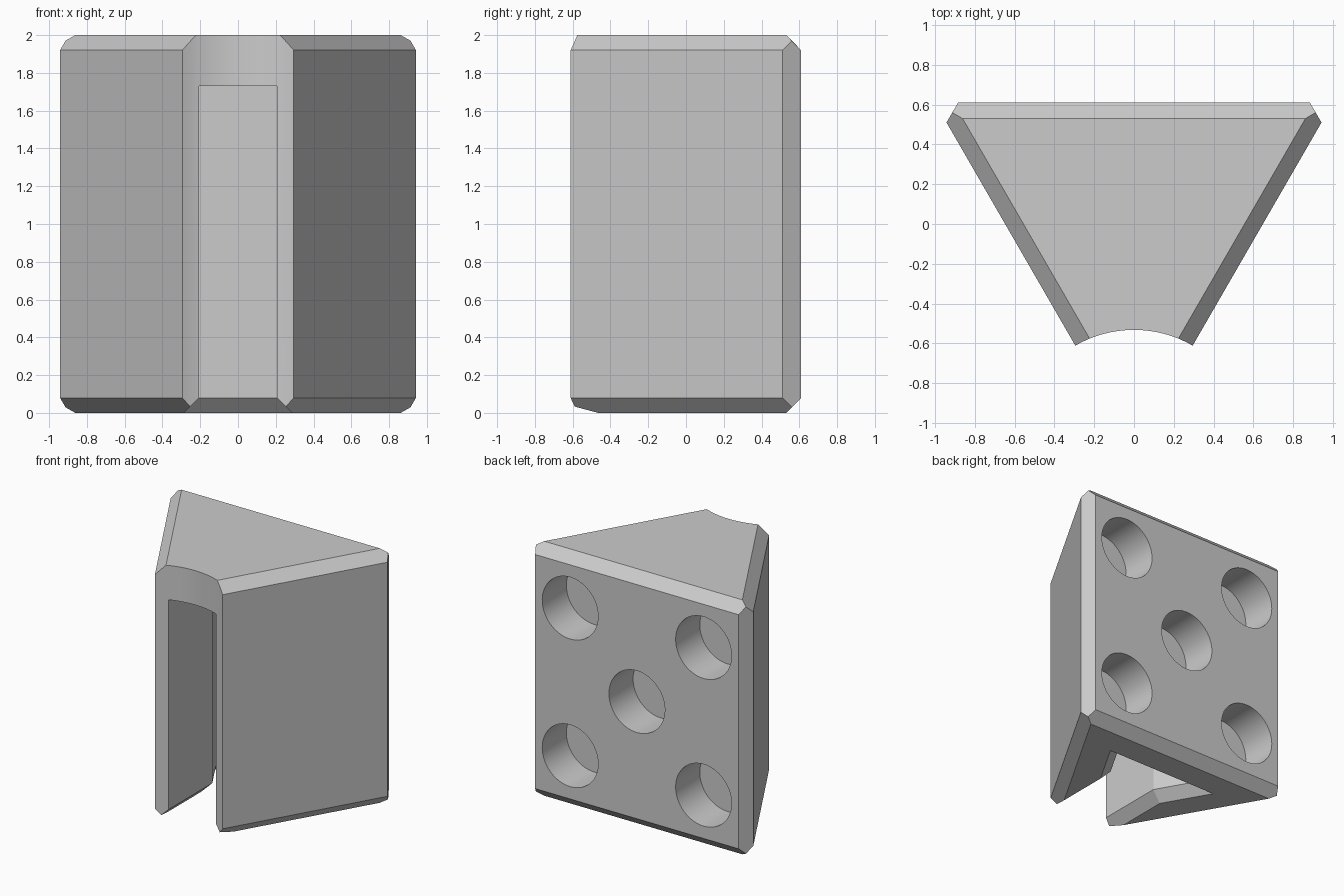
import bpy, bmesh
from math import sqrt, pi, radians
from mathutils import Matrix, Vector

cube = bpy.data.objects.get("Cube")
if cube:
    bpy.data.objects.remove(cube, do_unlink=True)

HEIGHT, BACK, BEVEL = 2.0, 0.61, 0.08
APEX = BACK - sqrt(3)          # front tip of the equilateral plan
C30 = sqrt(3) / 2
SIDE = C30 - BACK / 2          # distance of the slanted sides from the axis

grey = bpy.data.materials.new("plain grey")
grey.use_nodes = True
grey.diffuse_color = (0.6, 0.6, 0.6, 1)
grey.node_tree.nodes["Principled BSDF"].inputs["Base Color"].default_value = (0.6, 0.6, 0.6, 1)


def make_object(name, bm):
    bmesh.ops.recalc_face_normals(bm, faces=bm.faces)
    mesh = bpy.data.meshes.new(name)
    bm.to_mesh(mesh)
    bm.free()
    mesh.materials.append(grey)
    obj = bpy.data.objects.new(name, mesh)
    bpy.context.collection.objects.link(obj)
    return obj


def loft(name, rings):
    bm = bmesh.new()
    loops = [[bm.verts.new(p) for p in ring] for ring in rings]
    for a, b in zip(loops, loops[1:]):
        for i in range(len(a)):
            j = (i + 1) % len(a)
            bm.faces.new((a[i], a[j], b[j], b[i]))
    bm.faces.new(loops[0])
    bm.faces.new(loops[-1])
    return bm


def cylinder(name, radius, depth, matrix):
    bm = bmesh.new()
    bmesh.ops.create_cone(bm, cap_ends=True, segments=96, radius1=radius,
                          radius2=radius, depth=depth, matrix=matrix)
    return make_object(name, bm)


def cut(obj, cutter):
    mod = obj.modifiers.new("cut", 'BOOLEAN')
    mod.operation, mod.solver, mod.object = 'DIFFERENCE', 'EXACT', cutter
    bpy.context.view_layer.objects.active = obj
    bpy.ops.object.modifier_apply(modifier=mod.name)
    bpy.data.objects.remove(cutter, do_unlink=True)


# Wedge body: triangular prism with every outer edge planed off
plan = [(0, APEX), (1, BACK), (-1, BACK)]
bm = loft("body", [[(x, y, z) for x, y in plan] for z in (0, HEIGHT)])
planes = [((s * C30, 0.5, 0), C30 + BACK / 2 - 0.1) for s in (-1, 1)]
for x, y, dist in ((0, 1, BACK), (C30, -0.5, SIDE), (-C30, -0.5, SIDE)):
    planes.append(((x, y, 1), dist + HEIGHT - BEVEL))
    planes.append(((x, y, -1), dist - BEVEL))
for normal, dist in planes:
    n = Vector(normal)
    geom = bm.verts[:] + bm.edges[:] + bm.faces[:]
    bmesh.ops.bisect_plane(bm, geom=geom, dist=1e-5, plane_co=n * dist / n.length_squared,
                           plane_no=n, clear_outer=True)
    bmesh.ops.holes_fill(bm, edges=[e for e in bm.edges if e.is_boundary])
body = make_object("wedge_body", bm)

# Concave front
cut(body, cylinder("front_cutter", 0.59, 4, Matrix.Translation((0, APEX, 1))))


# Inner cavity with a front slot, flared at the bottom rim
def cavity_ring(z, grow):
    w, back, side = 0.207 + grow, BACK - 0.37 + grow, SIDE - 0.37 + grow
    right = [(w, -1.4), (w, (C30 * w - side) * 2), ((side + back / 2) / C30, back)]
    ring = right + [(-x, y) for x, y in reversed(right)]
    return [(x, y, z) for x, y in ring]


cut(body, make_object("cavity_cutter", loft("cavity", [
    cavity_ring(-0.04, BEVEL + 0.04), cavity_ring(BEVEL, 0), cavity_ring(1.73, 0)])))

# Five round sockets in the back
DEPTH = 0.3
for x, z in [(0, 0)] + [(a, b) for a in (-0.58, 0.58) for b in (-0.58, 0.58)]:
    place = Matrix.Translation((x, BACK, 1 + z)) @ Matrix.Rotation(pi / 2, 4, 'X')
    cut(body, cylinder("socket_cutter", 0.243, 2 * DEPTH, place))

# Smooth curved walls, sharp edges elsewhere
bpy.ops.object.select_all(action='DESELECT')
body.select_set(True)
bpy.context.view_layer.objects.active = body
bpy.ops.object.shade_smooth_by_angle(angle=radians(20))
